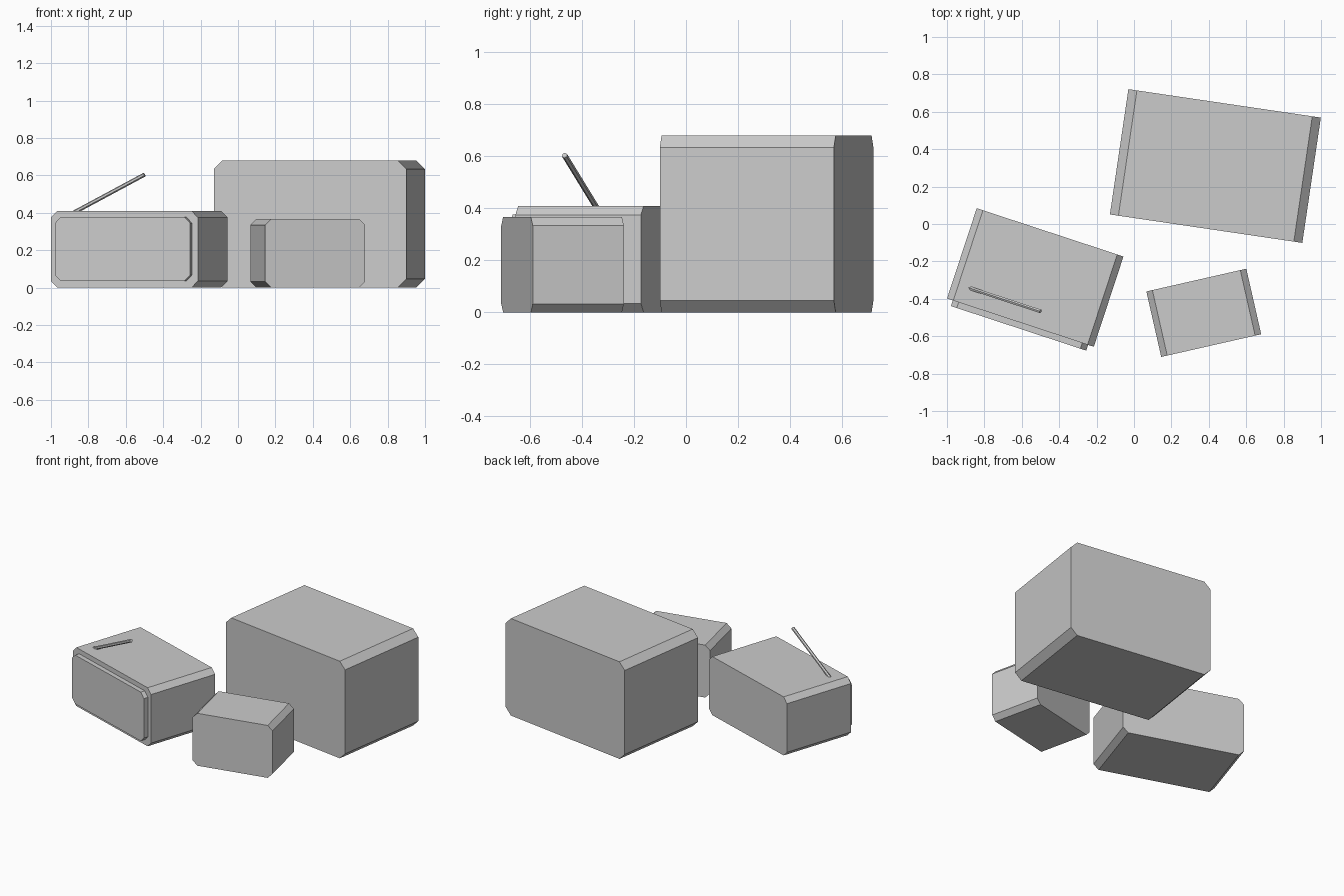
import bpy, bmesh
from math import radians, cos, sin
from mathutils import Vector

if "Cube" in bpy.data.objects:
    bpy.data.objects.remove(bpy.data.objects["Cube"])


def chamfered_box(name, center, angle, w, d, z0, z1, c, y_off=0.0):
    """Octagonal front profile extruded along local y, turned about z."""
    h = w / 2
    prof = [(-h + c, z0), (h - c, z0), (h, z0 + c), (h, z1 - c),
            (h - c, z1), (-h + c, z1), (-h, z1 - c), (-h, z0 + c)]
    bm = bmesh.new()
    face = bm.faces.new([bm.verts.new((x, y_off - d / 2, z)) for x, z in prof])
    ext = bmesh.ops.extrude_face_region(bm, geom=[face])
    moved = [g for g in ext["geom"] if isinstance(g, bmesh.types.BMVert)]
    bmesh.ops.translate(bm, verts=moved, vec=(0, d, 0))
    bmesh.ops.recalc_face_normals(bm, faces=bm.faces)
    mesh = bpy.data.meshes.new(name)
    bm.to_mesh(mesh)
    bm.free()
    ob = bpy.data.objects.new(name, mesh)
    ob.location = (center[0], center[1], 0)
    ob.rotation_euler.z = radians(angle)
    bpy.context.collection.objects.link(ob)
    return ob


def rod(name, a, b, r, sides):
    a, b = Vector(a), Vector(b)
    bpy.ops.mesh.primitive_cylinder_add(vertices=sides, radius=r, depth=(b - a).length,
                                        location=(a + b) / 2)
    ob = bpy.context.object
    ob.name = name
    ob.rotation_euler = (b - a).to_track_quat('Z', 'Y').to_euler()
    return ob


# large box at the back
chamfered_box("large_box", (0.435, 0.31), -8.4, 1.04, 0.677, 0, 0.68, 0.046)

# small box at the front
chamfered_box("small_box", (0.373, -0.475), 12.8, 0.548, 0.359, 0, 0.367, 0.033)

# radio-like case with a raised front panel
case_center, case_angle, case_w, case_d = (-0.528, -0.286), -18.2, 0.826, 0.508
chamfered_box("case_body", case_center, case_angle, case_w, case_d, 0, 0.41, 0.035)
chamfered_box("case_front_panel", case_center, case_angle, case_w - 0.064, 0.04,
              0.035, 0.377, 0.033, y_off=-case_d / 2 - 0.012)

# slanted antenna on the case
rod("antenna", (-0.88, -0.342, 0.40), (-0.5, -0.467, 0.604), 0.011, 6)
